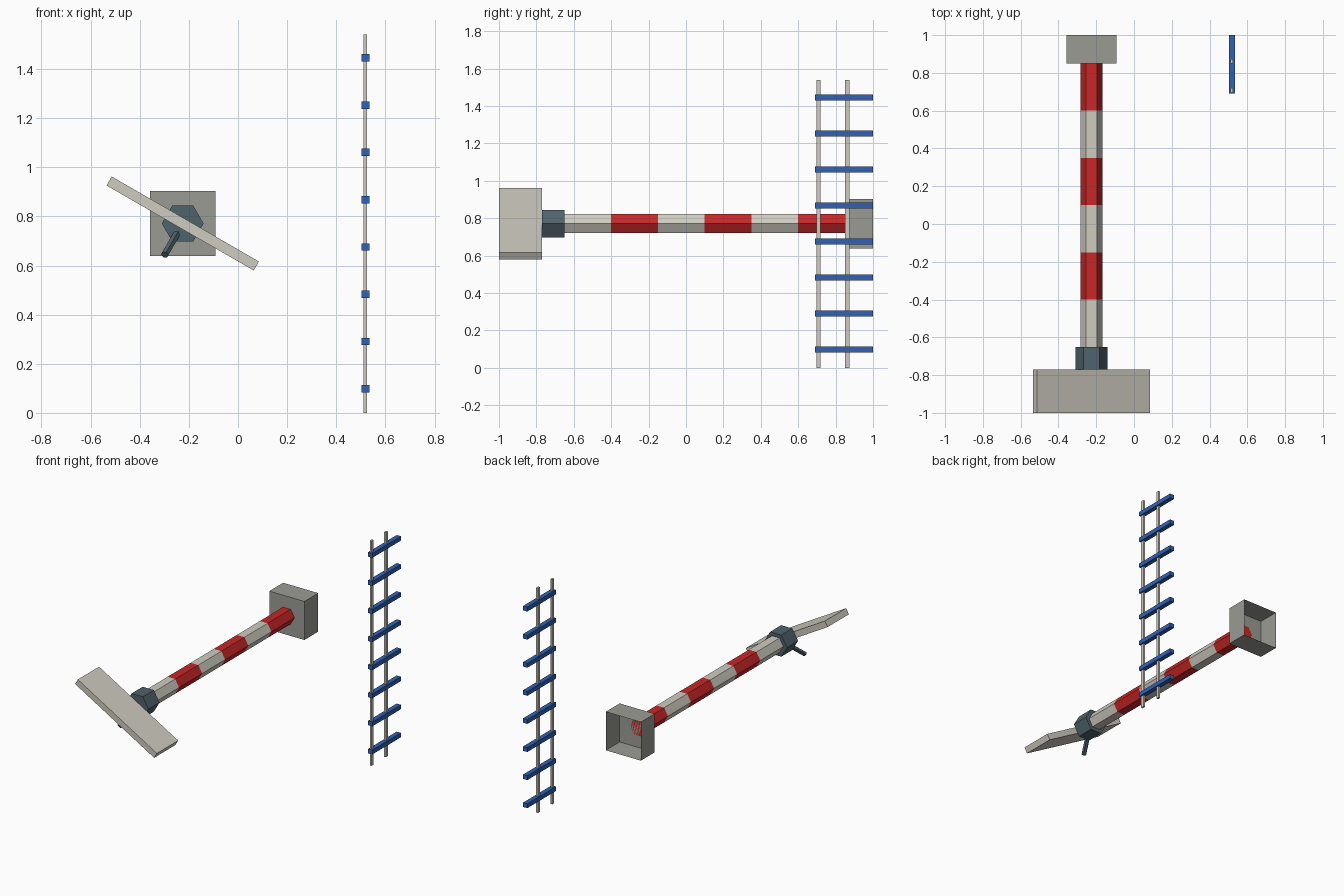
import bpy, bmesh, math
from mathutils import Vector, Matrix

if "Cube" in bpy.data.objects:
    bpy.data.objects.remove(bpy.data.objects["Cube"])

CX, CZ = -0.225, 0.771          # axis of the striped pole
TILT = math.radians(30)


def material(name, rgb):
    m = bpy.data.materials.new(name)
    m.diffuse_color = (*rgb, 1)
    m.use_nodes = True
    m.node_tree.nodes["Principled BSDF"].inputs["Base Color"].default_value = m.diffuse_color
    return m


RED = material("red", (0.58, 0.02, 0.02))
CREAM = material("cream", (0.62, 0.6, 0.53))
SLATE = material("slate", (0.08, 0.125, 0.15))
BLUE = material("blue", (0.03, 0.12, 0.45))
GREY = material("warm_grey", (0.33, 0.33, 0.3))


def finish(name, bm, mat):
    bmesh.ops.recalc_face_normals(bm, faces=bm.faces)
    me = bpy.data.meshes.new(name)
    bm.to_mesh(me)
    bm.free()
    me.materials.append(mat)
    ob = bpy.data.objects.new(name, me)
    bpy.context.collection.objects.link(ob)
    return ob


def box(name, centre, size, mat, rot_y=0.0, open_back=False):
    bm = bmesh.new()
    m = (Matrix.Translation(centre) @ Matrix.Rotation(rot_y, 4, 'Y')
         @ Matrix.Diagonal((*size, 1)))
    bmesh.ops.create_cube(bm, size=1, matrix=m)
    bmesh.ops.recalc_face_normals(bm, faces=bm.faces)
    if open_back:
        back = [f for f in bm.faces if f.normal.y > 0.9]
        bmesh.ops.delete(bm, geom=back, context='FACES_ONLY')
    return finish(name, bm, mat)


def hex_prism(name, a, b, radius, corner_dir, mat):
    """Six-sided bar from a to b, with one corner towards corner_dir."""
    a, b = Vector(a), Vector(b)
    axis = (b - a).normalized()
    v = axis.cross(Vector(corner_dir)).normalized()
    u = v.cross(axis)
    bm = bmesh.new()
    angles = [math.tau * i / 6 for i in range(6)]
    ends = [[bm.verts.new(p + radius * (u * math.cos(t) + v * math.sin(t)))
             for t in angles] for p in (a, b)]
    for ring in ends:
        bm.faces.new(ring)
    for i in range(6):
        j = (i + 1) % 6
        bm.faces.new((ends[0][i], ends[0][j], ends[1][j], ends[1][i]))
    return finish(name, bm, mat)


# Striped pole
for i in range(6):
    y = -0.65 + 0.25 * i
    hex_prism(f"pole_stripe_{i + 1}", (CX, y, CZ), (CX, y + 0.25, CZ), 0.058,
              (1, 0, 0), RED if i % 2 else CREAM)

# Open box at the back end of the pole
box("end_box", (CX, 0.925, CZ), (0.266, 0.15, 0.264), GREY, open_back=True)

# Collar, tilted blade and lever at the front end
hex_prism("collar", (CX, -0.77, CZ), (CX, -0.65, CZ), 0.085, (1, 0, 0), SLATE)
box("blade", (CX, -0.885, CZ), (0.692, 0.23, 0.042), CREAM, rot_y=TILT)
down = Vector((-math.sin(TILT), 0, -math.cos(TILT)))
start = Vector((CX, -0.71, CZ))
hex_prism("lever", start, start + 0.147 * down + Vector((0, -0.15, 0)), 0.016,
          (0, -1, 0), SLATE)

# Ladder
for i, y in enumerate((0.708, 0.862)):
    box(f"ladder_rail_{i + 1}", (0.518, y, 0.77), (0.014, 0.022, 1.54), CREAM)
for i in range(8):
    box(f"ladder_rung_{i + 1}", (0.519, 0.845, 0.098 + 0.1925 * i),
        (0.032, 0.31, 0.03), BLUE)
